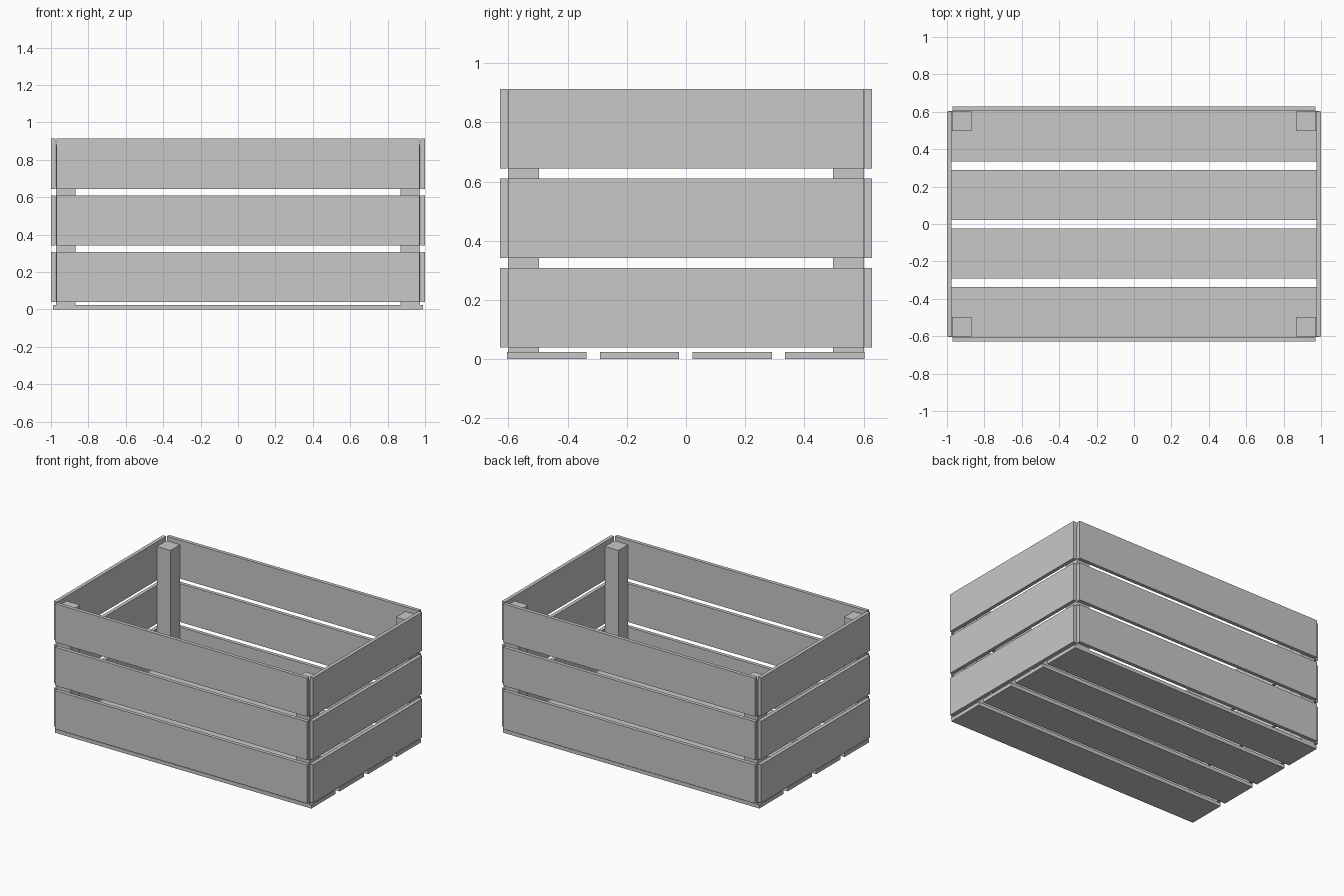
import bpy

cube = bpy.data.objects.get("Cube")
if cube:
    bpy.data.objects.remove(cube, do_unlink=True)

# One plain grey for the whole crate
grey = bpy.data.materials.new("plain grey")
grey.use_nodes = True
colour = (0.58, 0.58, 0.58, 1)
grey.diffuse_color = colour
grey.node_tree.nodes["Principled BSDF"].inputs["Base Color"].default_value = colour


def box(name, xs, ys, zs):
    """Add a box spanning the given (low, high) pair on each axis."""
    spans = (xs, ys, zs)
    bpy.ops.mesh.primitive_cube_add(size=1, location=[sum(s) / 2 for s in spans])
    ob = bpy.context.object
    ob.name = name
    ob.scale = [abs(s[1] - s[0]) for s in spans]
    bpy.ops.object.transform_apply(location=False, rotation=False, scale=True)
    ob.data.materials.append(grey)
    return ob


SLAT = 0.268      # slat width
THICK = 0.025     # slat thickness
HALF_X, HALF_Y = 1.0, 0.628

# Floor: four slats running lengthwise
for i in range(4):
    y = -0.604 + i * 0.313
    box(f"floor_slat_{i + 1}", (-0.988, 0.988), (y, y + SLAT), (0, THICK))

# Walls: three rows of slats, long sides and ends
for row in range(3):
    z = 0.04 + row * 0.3025
    zs = (z, z + SLAT)
    for side, name in ((-1, "front"), (1, "back")):
        box(f"{name}_slat_{row + 1}", (-0.971, 0.971),
            (side * (HALF_Y - THICK), side * HALF_Y), zs)
    for side, name in ((-1, "right"), (1, "left")):
        box(f"{name}_slat_{row + 1}", (side * (HALF_X - THICK), side * HALF_X),
            (-0.601, 0.601), zs)

# Corner posts, a little shorter than the walls
for sx, xname in ((-1, "right"), (1, "left")):
    for sy, yname in ((-1, "front"), (1, "back")):
        box(f"{yname}_{xname}_post", (sx * 0.869, sx * 0.973),
            (sy * 0.497, sy * 0.602), (THICK, 0.882))
